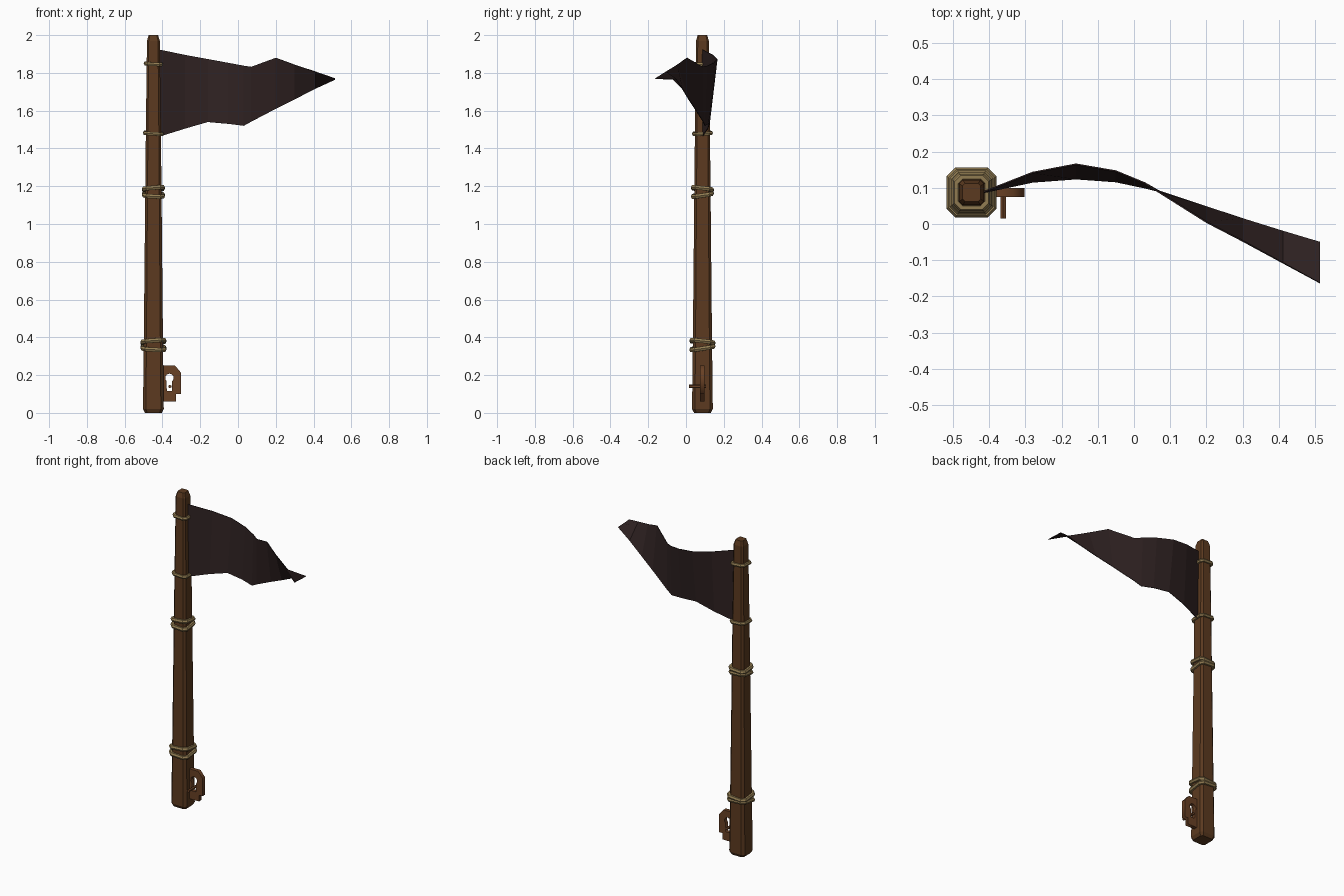
import bpy, bmesh, math
from mathutils import Vector, Matrix

if "Cube" in bpy.data.objects:
    bpy.data.objects.remove(bpy.data.objects["Cube"], do_unlink=True)

PX, PY = -0.448, 0.087  # pole axis


def material(name, rgb):
    m = bpy.data.materials.new(name)
    m.use_nodes = True
    m.diffuse_color = (*rgb, 1)
    bsdf = next(n for n in m.node_tree.nodes if n.type == 'BSDF_PRINCIPLED')
    bsdf.inputs["Base Color"].default_value = (*rgb, 1)
    bsdf.inputs["Roughness"].default_value = 0.9
    return m


wood = material("brown wood", (0.105, 0.042, 0.014))
rope = material("tan rope", (0.29, 0.205, 0.085))
cloth = material("dark cloth", (0.027, 0.015, 0.015))
rust = material("rusty metal", (0.14, 0.052, 0.018))


def add_mesh(name, bm, mat):
    bmesh.ops.recalc_face_normals(bm, faces=bm.faces)
    me = bpy.data.meshes.new(name)
    bm.to_mesh(me)
    bm.free()
    me.materials.append(mat)
    ob = bpy.data.objects.new(name, me)
    bpy.context.collection.objects.link(ob)
    return ob


def octagon(h, c):
    """Square of half width h with corners cut by c."""
    k = h - c
    return [(h, -k), (h, k), (k, h), (-k, h), (-h, k), (-h, -k), (-k, -h), (k, -h)]


def bridge(bm, a, b):
    for i in range(len(a)):
        j = (i + 1) % len(a)
        bm.faces.new((a[i], a[j], b[j], b[i]))


# Tapered pole with chamfered corners and ends
bm = bmesh.new()
rings = []
for z, h in [(0, 0.044), (0.02, 0.055), (0.36, 0.051), (1.17, 0.043),
             (1.48, 0.04), (1.97, 0.034), (2.0, 0.025)]:
    rings.append([bm.verts.new((PX + x, PY + y, z)) for x, y in octagon(h, h * 0.28)])
for a, b in zip(rings, rings[1:]):
    bridge(bm, a, b)
bm.faces.new(rings[0])
bm.faces.new(rings[-1])
add_mesh("pole", bm, wood)


# Rope lashings: faceted loops, slightly tilted
def rope_ring(name, z, half, tilt_x, tilt_y, r=0.013):
    bm = bmesh.new()
    path = octagon(half, half * 0.35)
    loops = []
    for x, y in path:
        out = Vector((x, y, 0)).normalized()
        loop = []
        for k in range(6):
            a = math.tau * k / 6
            p = Vector((x, y, 0)) + out * (r * math.cos(a)) + Vector((0, 0, r * math.sin(a)))
            p.z += tilt_x * x + tilt_y * y
            loop.append(bm.verts.new(p + Vector((PX, PY, z))))
        loops.append(loop)
    for i, loop in enumerate(loops):
        bridge(bm, loop, loops[(i + 1) % len(loops)])
    add_mesh(name, bm, rope)


rope_ring("flag_tie_upper", 1.848, 0.042, -0.06, 0.05, 0.011)
rope_ring("flag_tie_lower", 1.48, 0.046, -0.06, 0.05, 0.011)
for label, z, half in [("middle", 1.17, 0.05), ("lower", 0.36, 0.058)]:
    rope_ring(label + "_lashing_top", z + 0.016, half, 0.08, -0.12)
    rope_ring(label + "_lashing_bottom", z - 0.016, half, -0.06, 0.16)

# Wavy torn pennant: x, upper y, upper z, lower y, lower z
columns = [
    (-0.425, 0.085, 1.925, 0.085, 1.46), (-0.28, 0.142, 1.895, 0.116, 1.505),
    (-0.16, 0.165, 1.873, 0.125, 1.54), (-0.05, 0.146, 1.853, 0.117, 1.53),
    (0.03, 0.113, 1.838, 0.1, 1.52), (0.07, 0.087, 1.832, 0.09, 1.542),
    (0.2, 0.005, 1.88, 0.047, 1.61), (0.3, -0.047, 1.843, 0.014, 1.66),
    (0.41, -0.107, 1.806, -0.02, 1.717), (0.513, -0.163, 1.77, -0.05, 1.765),
]
bm = bmesh.new()
pairs = [(bm.verts.new((x, yu, zu)), bm.verts.new((x, yl, zl))) for x, yu, zu, yl, zl in columns]
for (a, b), (c, d) in zip(pairs, pairs[1:]):
    bm.faces.new((a, b, d, c))
flag = add_mesh("pennant", bm, cloth)
solid = flag.modifiers.new("cloth thickness", 'SOLIDIFY')
solid.thickness = 0.004
solid.offset = 0

# Metal plate with a keyhole, standing beside the pole foot
curve = bpy.data.curves.new("plate_outline", 'CURVE')
curve.dimensions = '2D'
curve.fill_mode = 'BOTH'
curve.extrude = 0.012
outline = [(-0.42, 0.06), (-0.327, 0.06), (-0.327, 0.1), (-0.302, 0.1),
           (-0.302, 0.213), (-0.333, 0.25), (-0.42, 0.25)]
hole = [(-0.377, 0.115), (-0.349, 0.115)]
for k in range(9):
    a = math.radians(-50 + 280 * k / 8)
    hole.append((-0.363 + 0.023 * math.cos(a), 0.185 + 0.023 * math.sin(a)))
for pts in (outline, hole):
    sp = curve.splines.new('POLY')
    sp.points.add(len(pts) - 1)
    for p, (x, z) in zip(sp.points, pts):
        p.co = (x, z, 0, 1)
    sp.use_cyclic_u = True
source = bpy.data.objects.new("plate_outline", curve)
bpy.context.collection.objects.link(source)
bpy.context.view_layer.update()
shape = bpy.data.meshes.new_from_object(source.evaluated_get(bpy.context.evaluated_depsgraph_get()))
bm = bmesh.new()
bm.from_mesh(shape)
bmesh.ops.remove_doubles(bm, verts=bm.verts, dist=0.0001)
bmesh.ops.transform(bm, verts=bm.verts,
                    matrix=Matrix.Translation((0, PY, 0)) @ Matrix.Rotation(math.pi / 2, 4, 'X'))
bpy.data.objects.remove(source, do_unlink=True)
add_mesh("keyhole_plate", bm, rust)

# Peg through the keyhole
bm = bmesh.new()
bmesh.ops.create_cone(bm, cap_ends=True, segments=6, radius1=0.009, radius2=0.009, depth=0.09,
                      matrix=Matrix.Translation((-0.361, 0.06, 0.14)) @ Matrix.Rotation(math.pi / 2, 4, 'X'))
add_mesh("peg", bm, rust)
